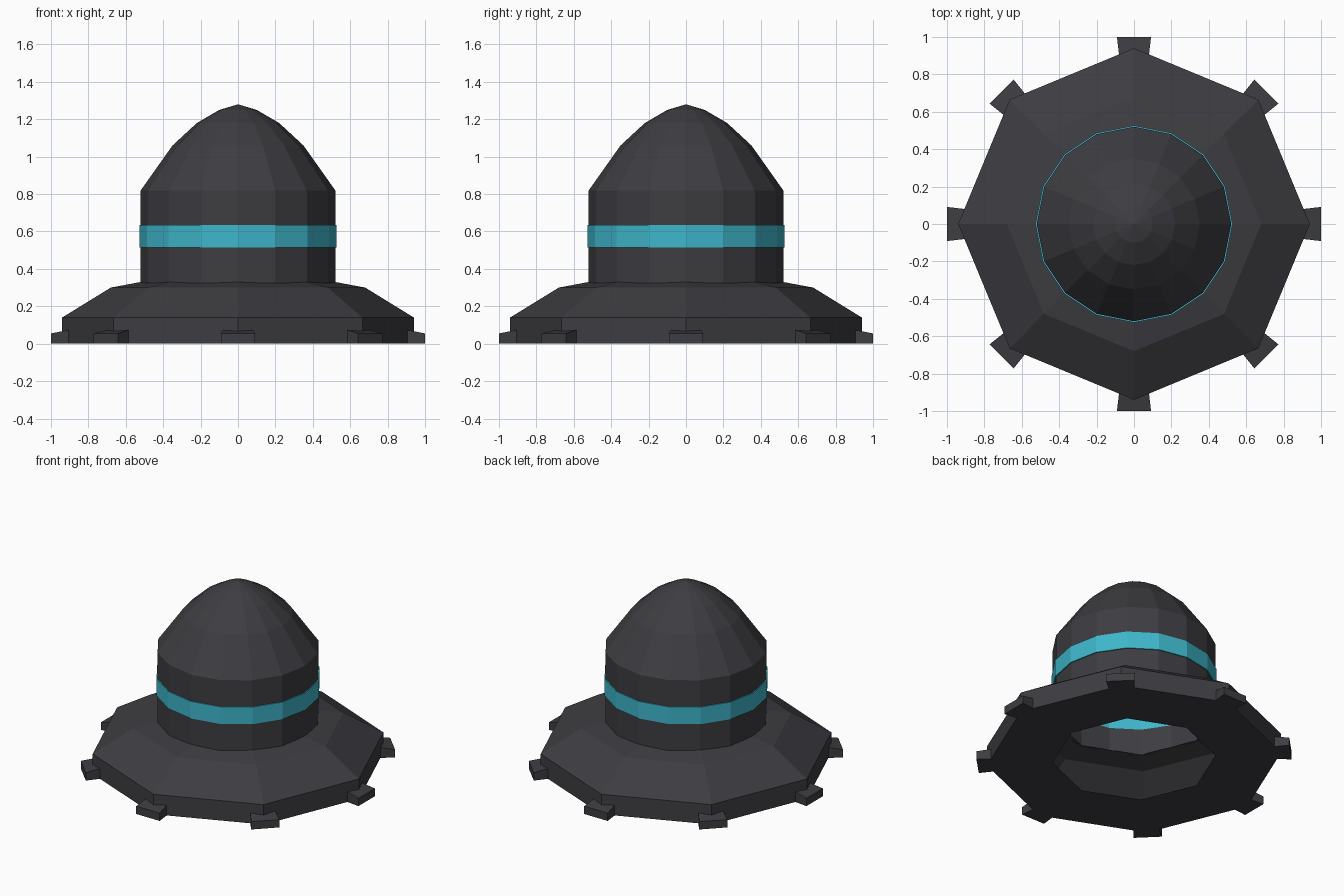
import bpy, bmesh, math
from mathutils import Matrix

cube = bpy.data.objects.get("Cube")
if cube:
    bpy.data.objects.remove(cube, do_unlink=True)


def material(name, rgb):
    m = bpy.data.materials.new(name)
    m.use_nodes = True
    m.diffuse_color = (*rgb, 1)
    m.node_tree.nodes["Principled BSDF"].inputs["Base Color"].default_value = (*rgb, 1)
    return m


charcoal = material("charcoal", (0.047, 0.047, 0.054))
teal = material("teal", (0.048, 0.47, 0.59))


def add_object(name, bm, mats):
    mesh = bpy.data.meshes.new(name)
    bm.to_mesh(mesh)
    bm.free()
    for m in mats:
        mesh.materials.append(m)
    obj = bpy.data.objects.new(name, mesh)
    bpy.context.collection.objects.link(obj)
    return obj


def lathe(profile, sides):
    """Open faceted shell: one ring per (radius, height), corners on the axes."""
    bm = bmesh.new()
    rings = []
    for r, z in profile:
        if r == 0:
            rings.append([bm.verts.new((0, 0, z))] * sides)
            continue
        angles = [2 * math.pi * i / sides for i in range(sides)]
        rings.append([bm.verts.new((r * math.cos(a), r * math.sin(a), z)) for a in angles])
    for low, high in zip(rings, rings[1:]):
        for i in range(sides):
            j = (i + 1) % sides
            corners = dict.fromkeys((low[i], low[j], high[j], high[i]))
            bm.faces.new(list(corners))
    return bm


# Octagonal skirt with an open middle underneath
skirt = lathe([(0.52, 0), (0.94, 0), (0.94, 0.14), (0.68, 0.30), (0.52, 0.33)], 8)
add_object("base_skirt", skirt, [charcoal])

# Hollow tower: wall, raised band and faceted dome in one shell
BAND_LOW, BAND_HIGH = 0.515, 0.635
tower = lathe([(0.52, 0.325), (0.52, BAND_LOW), (0.527, BAND_LOW), (0.527, BAND_HIGH),
               (0.52, BAND_HIGH), (0.52, 0.82), (0.35, 1.06), (0.22, 1.18),
               (0.10, 1.25), (0, 1.28)], 16)
for face in tower.faces:
    z = face.calc_center_median().z
    face.material_index = int(BAND_LOW - 0.001 < z < BAND_HIGH + 0.001)
add_object("domed_tower", tower, [charcoal, teal])

# Eight wedge feet, flared outwards and sloping down, one at each corner
for k in range(8):
    foot = bmesh.new()
    bmesh.ops.create_cube(foot, size=1)
    for v in foot.verts:
        outer = v.co.x > 0
        half_width = 0.091 if outer else 0.078
        top = 0.055 if outer else 0.077
        v.co = (1.0 if outer else 0.885,
                math.copysign(half_width, v.co.y),
                top if v.co.z > 0 else 0)
    foot.transform(Matrix.Rotation(k * math.pi / 4, 4, "Z"))
    add_object(f"foot_{k + 1}", foot, [charcoal])
